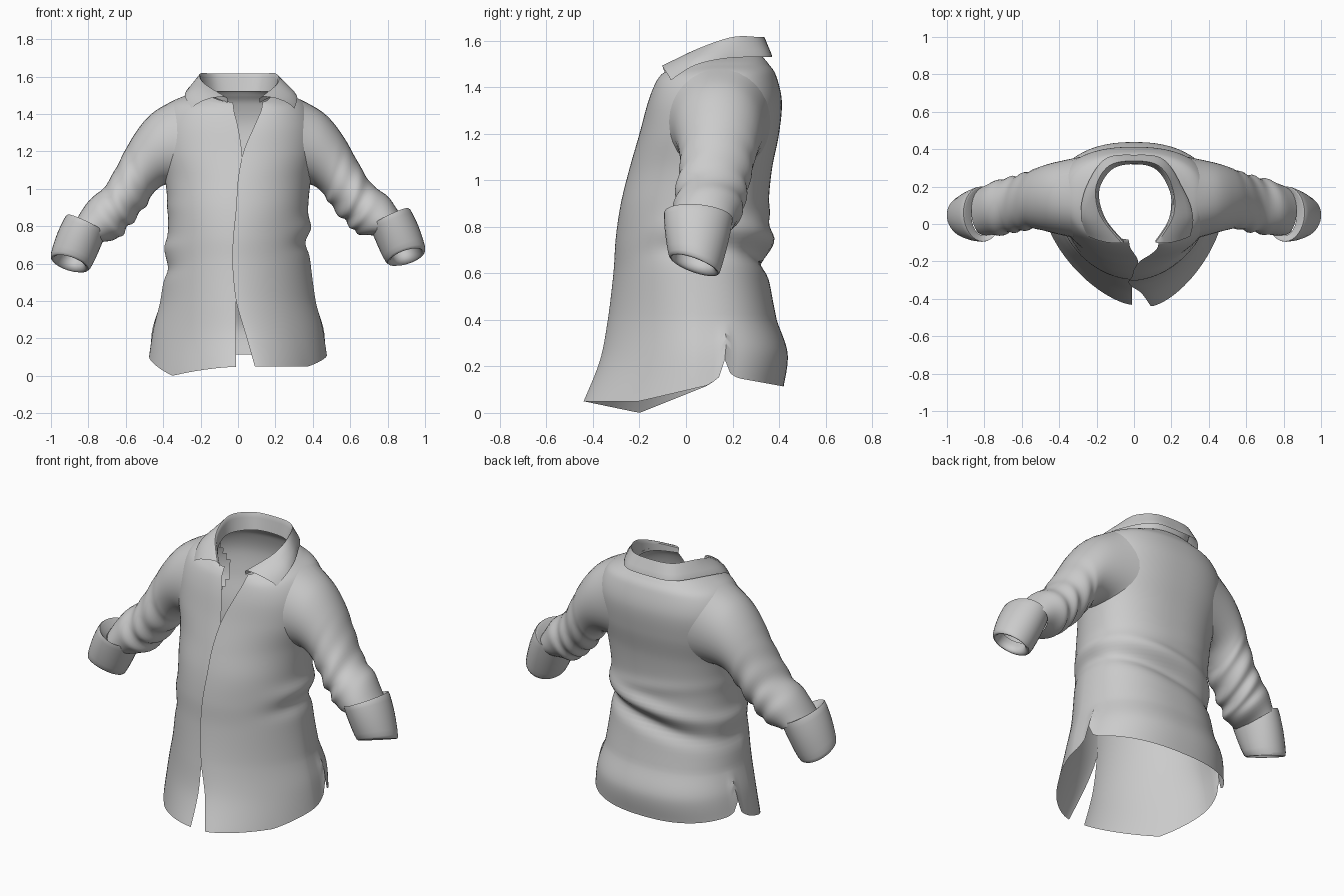
import bpy, bmesh
from math import sin, cos, pi, exp
from mathutils import Vector
from mathutils.bvhtree import BVHTree

if "Cube" in bpy.data.objects:
    bpy.data.objects.remove(bpy.data.objects["Cube"])


def spline(rows, per):
    """Catmull-Rom through tuples, 'per' samples for each span."""
    out, n = [], len(rows)
    for i in range(n - 1):
        a, b = rows[max(i - 1, 0)], rows[i]
        c, d = rows[i + 1], rows[min(i + 2, n - 1)]
        for k in range(per):
            t = k / per
            out.append(tuple(
                0.5 * (2*q + (r - p)*t + (2*p - 5*q + 4*r - s)*t*t + (3*q - p - 3*r + s)*t**3)
                for p, q, r, s in zip(a, b, c, d)))
    out.append(tuple(rows[-1]))
    return out


def piecewise(pts, v):
    for (a, fa), (b, fb) in zip(pts, pts[1:]):
        if v <= b:
            return fa + (fb - fa) * max(0, (v - a) / (b - a))
    return pts[-1][1]


def loft(name, rings, closed=False, drop=None):
    """Skin a list of equal-length rings; 'drop' removes faces by centre."""
    bm = bmesh.new()
    vs = [[bm.verts.new(p) for p in r] for r in rings]
    n = len(rings[0])
    for a, b in zip(vs, vs[1:]):
        for j in range(n if closed else n - 1):
            k = (j + 1) % n
            bm.faces.new((a[j], a[k], b[k], b[j]))
    bmesh.ops.recalc_face_normals(bm, faces=bm.faces)
    tree = BVHTree.FromBMesh(bm)
    if drop:
        bad = [f for f in bm.faces if drop(f.calc_center_median())]
        bmesh.ops.delete(bm, geom=bad, context='FACES')
    me = bpy.data.meshes.new(name)
    bm.to_mesh(me)
    bm.free()
    ob = bpy.data.objects.new(name, me)
    bpy.context.collection.objects.link(ob)
    bpy.ops.object.select_all(action='DESELECT')
    ob.select_set(True)
    bpy.context.view_layer.objects.active = ob
    bpy.ops.object.shade_smooth_by_angle(angle=0.75)
    return tree


# Body: z front, z side/back, half width, y front, y side, y back,
# front roundness, left edge x, right edge x
BODY = [
    (0.00, 0.00, .475, -.44, .05, .42, 1.5, -.01, .09),
    (0.20, 0.20, .452, -.37, .05, .437, 1.55, -.01, .04),
    (0.40, 0.40, .415, -.336, .05, .39, 1.65, -.01, -.01),
    (0.60, 0.60, .388, -.312, .05, .355, 1.8, .00, -.03),
    (0.75, 0.75, .375, -.302, .06, .352, 1.9, .00, -.025),
    (0.90, 0.90, .375, -.28, .08, .355, 2.0, .01, -.01),
    (1.05, 1.05, .39, -.243, .10, .37, 2.0, .02, .00),
    (1.20, 1.20, .42, -.20, .12, .40, 2.1, .02, .03),
    (1.33, 1.34, .42, -.165, .14, .412, 2.1, .00, .085),
    (1.41, 1.45, .37, -.135, .15, .387, 2.1, -.02, .12),
    (1.45, 1.50, .28, -.11, .15, .355, 2.1, -.025, .13),
    (1.465, 1.53, .20, -.09, .15, .33, 2.1, -.03, .13),
]
SLIT = [(.10, .12), (.15, .16), (.17, .24), (.19, .17), (.22, .15), (.44, .11)]
HEM = {1: [(-.44, .05), (-.2, .05)] + SLIT, -1: [(-.44, .05), (-.2, .0)] + SLIT}
N = 48


def body_point(row, s, th):
    zf, zs, w, yf, ys, yb, n, xl, xr = row
    edge = xr if s > 0 else -xl
    c, sn = cos(th), max(sin(th), 0)
    if c >= 0:
        x = edge + (w - edge) * sn ** (2 / n)
        y = ys + (yf - ys) * c ** (2 / n)
        y += .008 * c * (s < 0)
        z = zs + (zf - zs) * c * c
    else:
        x = w * sn ** (2 / 2.35)
        y = ys + (yb - ys) * (-c) ** (2 / 2.35)
        z = zs
    x *= s
    # hem curve with side slits fades out upwards
    if zf < .4:
        z += piecewise(HEM[s], y) * (1 - zf / .4)
    # slanting waist folds on the back and at the sides
    k = .03 * exp(-((z - .74 - .14 * x) / .045) ** 2) - .035 * exp(-((z - .64 - .18 * x) / .045) ** 2)
    k += .008 * exp(-((z - .86 + .12 * x) / .04) ** 2)
    if c < .3:
        y += k * min(1, (.3 - c)) * (.7 + .3 * sin(6 * x + 1))
    x += s * .5 * k * sn ** 6
    return (x, y, z)


HOLE_Y, HOLE_Z, HOLE_A, HOLE_B = .145, 1.25, .20, .215


def in_armhole(p):
    return abs(p.x) > .28 and ((p.y - HOLE_Y) / HOLE_A) ** 2 + ((p.z - HOLE_Z) / HOLE_B) ** 2 < 1


angles = [pi * i / N for i in range(N + 1)]
rings = [[body_point(r, 1, t) for t in angles] +
         [body_point(r, -1, t) for t in reversed(angles[:-1])] for r in spline(BODY, 8)]
body_tree = loft("shirt_body", rings, drop=in_armhole)

# Sleeve and cuff stations: top x, z; underside x, z; y front, y back
SLEEVE = [
    (.40, 1.45, .395, 1.03, -.055, .335),
    (.47, 1.40, .42, 1.01, -.045, .325),
    (.55, 1.30, .46, .97, -.03, .305),
    (.61, 1.20, .49, .92, -.025, .285),
    (.665, 1.10, .55, .85, -.04, .265),
    (.72, 1.02, .60, .80, -.045, .25),
    (.80, .96, .64, .76, -.06, .235),
    (.87, .86, .73, .75, -.06, .20),
]
CUFF = [
    (.87, .85, .75, .78, -.06, .17),
    (.90, .885, .72, .795, -.085, .195),
    (.92, .89, .71, .79, -.095, .20),
    (.965, .80, .745, .70, -.09, .18),
    (1.0, .69, .79, .61, -.075, .15),
    (.99, .665, .815, .61, -.06, .135),
    (.965, .69, .82, .64, -.05, .12),
    (.94, .73, .80, .68, -.055, .13),
]


def tube(stations, s, per, ripple=0, drop_z=0, tilt=0):
    out = []
    rows = spline(stations, per)
    for i, (xt, zt, xb, zb, ya, yb) in enumerate(rows):
        v = i / (len(rows) - 1)
        amp = ripple * max(0, sin(pi * min(1, max(0, (v - .3) / .7))))
        lean = tilt * min(1, v * 1.6)
        ring = []
        for j in range(32):
            a = 2 * pi * j / 32
            wob = 1 + amp * sin(36 * v + 2.5 * sin(a) + s) * (.6 - .4 * cos(a))
            u, w = cos(a) * wob, sin(a) * wob
            ring.append(Vector((s * ((xt + xb) / 2 + (xt - xb) / 2 * u + lean * w * .3),
                                (ya + yb) / 2 + (yb - ya) / 2 * w,
                                (zt + zb) / 2 + (zt - zb) / 2 * u - lean * w
                                + drop_z * (v * v if ripple else 1))))
        out.append(ring)
    return out


def armhole_ring(s):
    """Sleeve start, snapped onto the body just outside the armhole."""
    ring = []
    for j in range(32):
        a = 2 * pi * j / 32
        p = Vector((s * 2, HOLE_Y + sin(a) * HOLE_A * 1.09, HOLE_Z + cos(a) * HOLE_B * 1.06))
        hit = body_tree.ray_cast(p, Vector((-s, 0, 0)))[0]
        if hit is None or abs(hit.x) < .24:
            hit = body_tree.find_nearest(Vector((s * .36, p.y, p.z)))[0]
        ring.append(hit + Vector((s * .002, 0, 0)))
    return ring


for s, side, dz in ((1, "right", 0), (-1, "left", -.035)):
    sleeve = tube(SLEEVE, s, 6, .07, dz)
    start = armhole_ring(s)
    # ease from the armhole seam into the round sleeve
    shift = [a - b for a, b in zip(start, sleeve[0])]
    for i in range(10):
        f = (1 - i / 10) ** 2
        sleeve[i] = [p + d * f for p, d in zip(sleeve[i], shift)]
    loft("sleeve_" + side, sleeve, closed=True)
    loft("cuff_" + side, tube(CUFF, s, 3, 0, dz, .035), closed=True)

# Collar: neck seam, fold line and outer edge from back centre to front
SEAM = [(0, .32, 1.52), (.12, .29, 1.52), (.19, .17, 1.52), (.17, .03, 1.50), (.085, -.09, 1.46)]
FOLD = [(0, .335, 1.615), (.13, .31, 1.615), (.20, .20, 1.615), (.19, .05, 1.56), (.085, -.10, 1.485)]
LEAF = [(0, .37, 1.53), (.16, .345, 1.53), (.265, .18, 1.525), (.30, .04, 1.495), (.275, -.065, 1.43)]


def collar_line(half):
    full = [(-x, y, z) for x, y, z in reversed(half[1:])] + half
    pts = spline(full, 6)
    # the open front sits slightly to one side
    return [Vector((x + .03 * max(0, (.2 - y) / .3), y, z)) for x, y, z in pts]


seam, fold, leaf = map(collar_line, (SEAM, FOLD, LEAF))
up = Vector((0, 0, .006))


def bulge(b, t):
    return Vector((0, -.06, .08)) * t * (1 - t) * max(0, min(1, (.2 - b.y) / .3)) + up


rows = [seam]
rows += [[a.lerp(b, t) for a, b in zip(seam, fold)] for t in (.35, .7, .95)]
rows += [[b.lerp(c, t) + bulge(b, t) for b, c in zip(fold, leaf)] for t in (.06, .2, .45, .7, .9)]
rows += [leaf]
loft("collar", rows)
